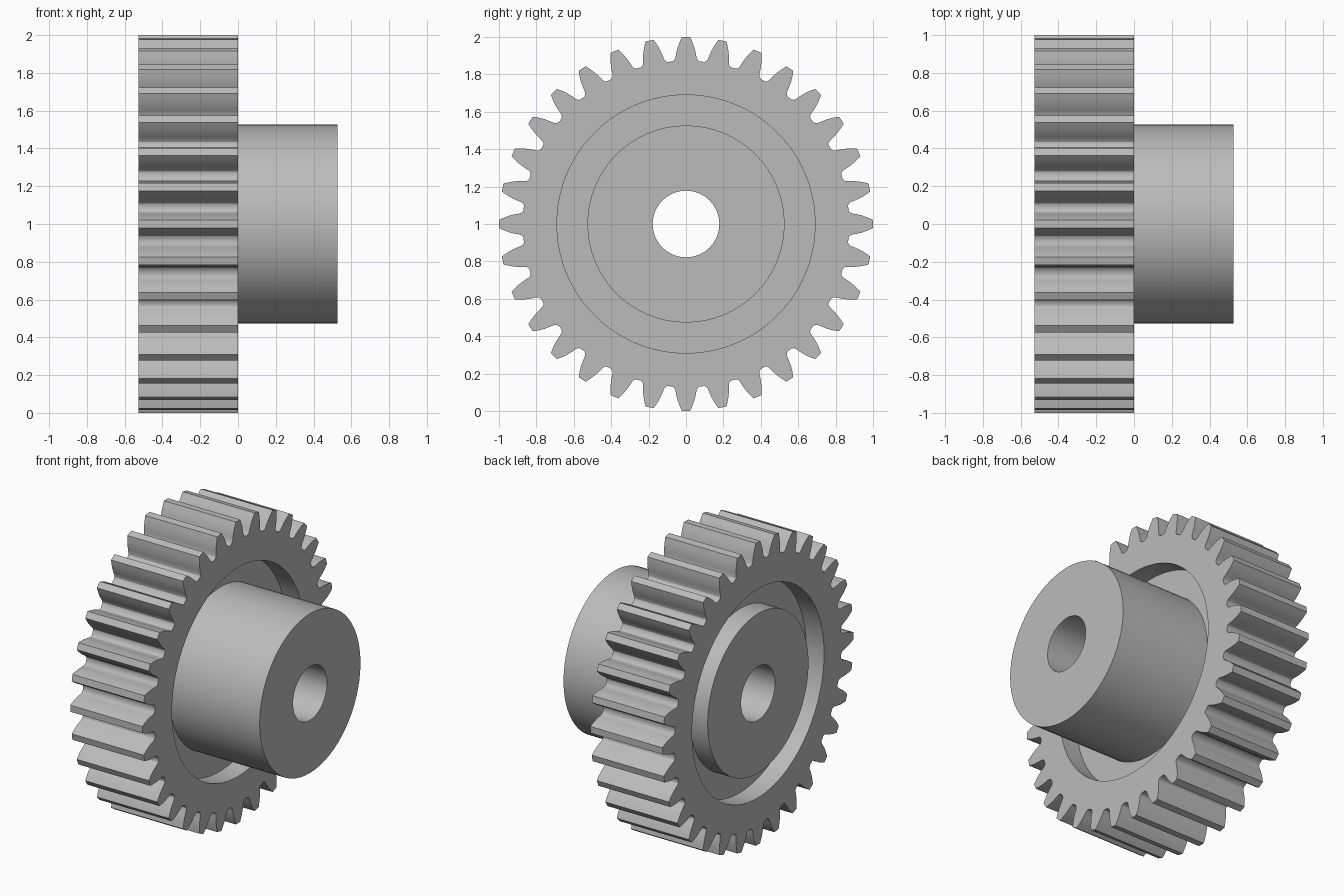
import bpy, bmesh
from math import sin, cos, radians

if "Cube" in bpy.data.objects:
    bpy.data.objects.remove(bpy.data.objects["Cube"])

TEETH = 32
HALF = 0.527       # half of the overall axial length
RECESS = 0.13      # depth of the face recesses
BORE, HUB, RIM = 0.178, 0.527, 0.69

steel = bpy.data.materials.new("grey_steel")
steel.use_nodes = True
grey = (0.5, 0.5, 0.5, 1)
steel.diffuse_color = grey
steel.node_tree.nodes["Principled BSDF"].inputs["Base Color"].default_value = grey


def loft(name, rings):
    """Join closed rings of (x, radius, angle) points, last ring back to first."""
    bm = bmesh.new()
    loops = [[bm.verts.new((x, r * sin(a), 1 + r * cos(a))) for x, r, a in ring]
             for ring in rings]
    for one, two in zip(loops, loops[1:] + loops[:1]):
        for i in range(len(one)):
            j = (i + 1) % len(one)
            bm.faces.new((one[i], one[j], two[j], two[i]))
    bmesh.ops.recalc_face_normals(bm, faces=bm.faces)
    mesh = bpy.data.meshes.new(name)
    bm.to_mesh(mesh)
    bm.free()
    mesh.materials.append(steel)
    obj = bpy.data.objects.new(name, mesh)
    bpy.context.collection.objects.link(obj)
    bpy.ops.object.select_all(action='DESELECT')
    obj.select_set(True)
    bpy.context.view_layer.objects.active = obj
    bpy.ops.object.shade_smooth_by_angle(angle=radians(30))
    return obj


# Tooth flank from tip to root: (half angle in degrees, radius)
flank = [(1.25, 1.0), (2.1, 0.97), (2.8, 0.941), (3.35, 0.91),
         (3.65, 0.89), (4.1, 0.878), (4.8, 0.872)]
tooth = [(-a, r) for a, r in reversed(flank)] + flank
outline = [(radians(360 * t / TEETH + a), r) for t in range(TEETH) for a, r in tooth]

# Toothed rim
loft("toothed_rim", [
    [(-HALF, RIM, a) for a, r in outline],
    [(-HALF, r, a) for a, r in outline],
    [(0, r, a) for a, r in outline],
    [(0, RIM, a) for a, r in outline],
])

# Hub with bore and recessed web, turned about the axle; web runs into the rim
section = [(-HALF, BORE), (-HALF, HUB), (RECESS - HALF, HUB), (RECESS - HALF, RIM + 0.01),
           (-RECESS, RIM + 0.01), (-RECESS, HUB), (HALF, HUB), (HALF, BORE)]
SEGMENTS = 64
angles = [radians(360 * i / SEGMENTS) for i in range(SEGMENTS)]
loft("hub_and_web", [[(x, r, a) for a in angles] for x, r in section])
